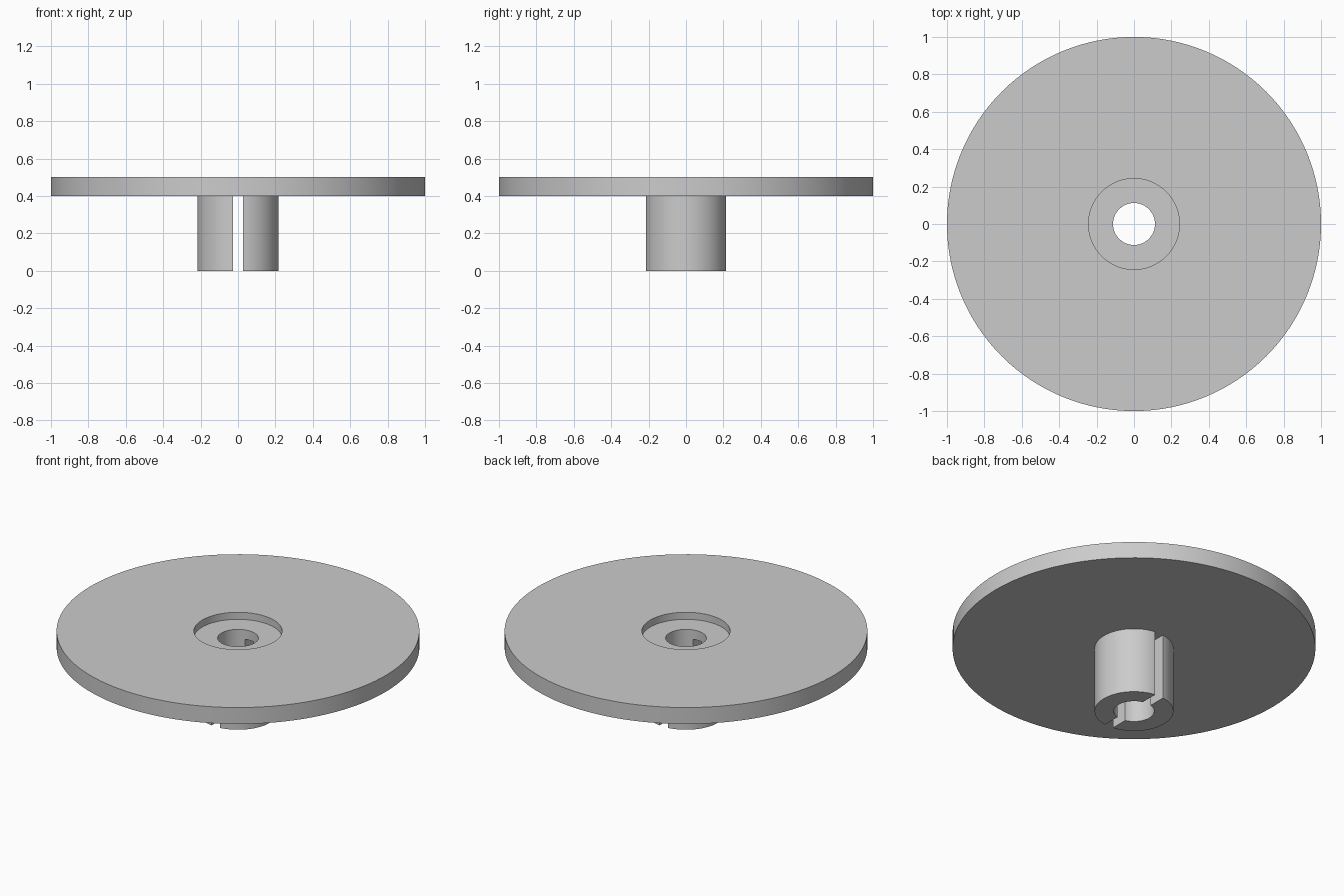
import bpy
import bmesh
import math
from mathutils import Vector

SEGMENTS = 128
DISC_R, HUB_R, BORE_R, RECESS_R = 1.0, 0.217, 0.112, 0.243
TOP, UNDERSIDE, RECESS_FLOOR = 0.5, 0.4, 0.457
SLOT_HALF = 0.028

default = bpy.data.objects.get("Cube")
if default:
    bpy.data.objects.remove(default, do_unlink=True)

grey = bpy.data.materials.new("plain_grey")
grey.use_nodes = True
colour = (0.6, 0.6, 0.6, 1)
grey.diffuse_color = colour
grey.node_tree.nodes["Principled BSDF"].inputs["Base Color"].default_value = colour


def lathe(profile):
    """Spin a closed (radius, height) outline around z."""
    bm = bmesh.new()
    verts = [bm.verts.new((r, 0, z)) for r, z in profile]
    edges = [bm.edges.new((a, b)) for a, b in zip(verts, verts[1:] + verts[:1])]
    bmesh.ops.spin(bm, geom=verts + edges, axis=(0, 0, 1), cent=(0, 0, 0),
                   angle=math.tau, steps=SEGMENTS, use_merge=False)
    bmesh.ops.remove_doubles(bm, verts=bm.verts[:], dist=1e-5)
    bmesh.ops.recalc_face_normals(bm, faces=bm.faces[:])
    return bm


def finish(bm, name):
    mesh = bpy.data.meshes.new(name)
    bm.to_mesh(mesh)
    bm.free()
    mesh.materials.append(grey)
    obj = bpy.data.objects.new(name, mesh)
    bpy.context.collection.objects.link(obj)
    bpy.ops.object.select_all(action="DESELECT")
    obj.select_set(True)
    bpy.context.view_layer.objects.active = obj
    bpy.ops.object.shade_smooth_by_angle(angle=math.radians(30))
    return obj


# Flange disc with a round recess and a through bore
disc = lathe([(BORE_R, UNDERSIDE), (DISC_R, UNDERSIDE), (DISC_R, TOP),
              (RECESS_R, TOP), (RECESS_R, RECESS_FLOOR), (BORE_R, RECESS_FLOOR)])
finish(disc, "flange_disc")

# Hub tube, cut at one slot wall, capped and mirrored to the other half
hub = lathe([(BORE_R, 0), (HUB_R, 0), (HUB_R, UNDERSIDE), (BORE_R, UNDERSIDE)])
bmesh.ops.bisect_plane(hub, geom=hub.verts[:] + hub.edges[:] + hub.faces[:],
                       plane_co=Vector((SLOT_HALF, 0, 0)), plane_no=(1, 0, 0),
                       clear_inner=True)
bmesh.ops.holes_fill(hub, edges=[e for e in hub.edges if e.is_boundary], sides=0)
bmesh.ops.recalc_face_normals(hub, faces=hub.faces[:])
# The joint against the disc stays open
hidden = [f for f in hub.faces if f.normal.z > 0.9]
bmesh.ops.delete(hub, geom=hidden, context="FACES")
hub_obj = finish(hub, "split_hub")
mirror = hub_obj.modifiers.new("other_half", "MIRROR")
mirror.use_mirror_merge = False
